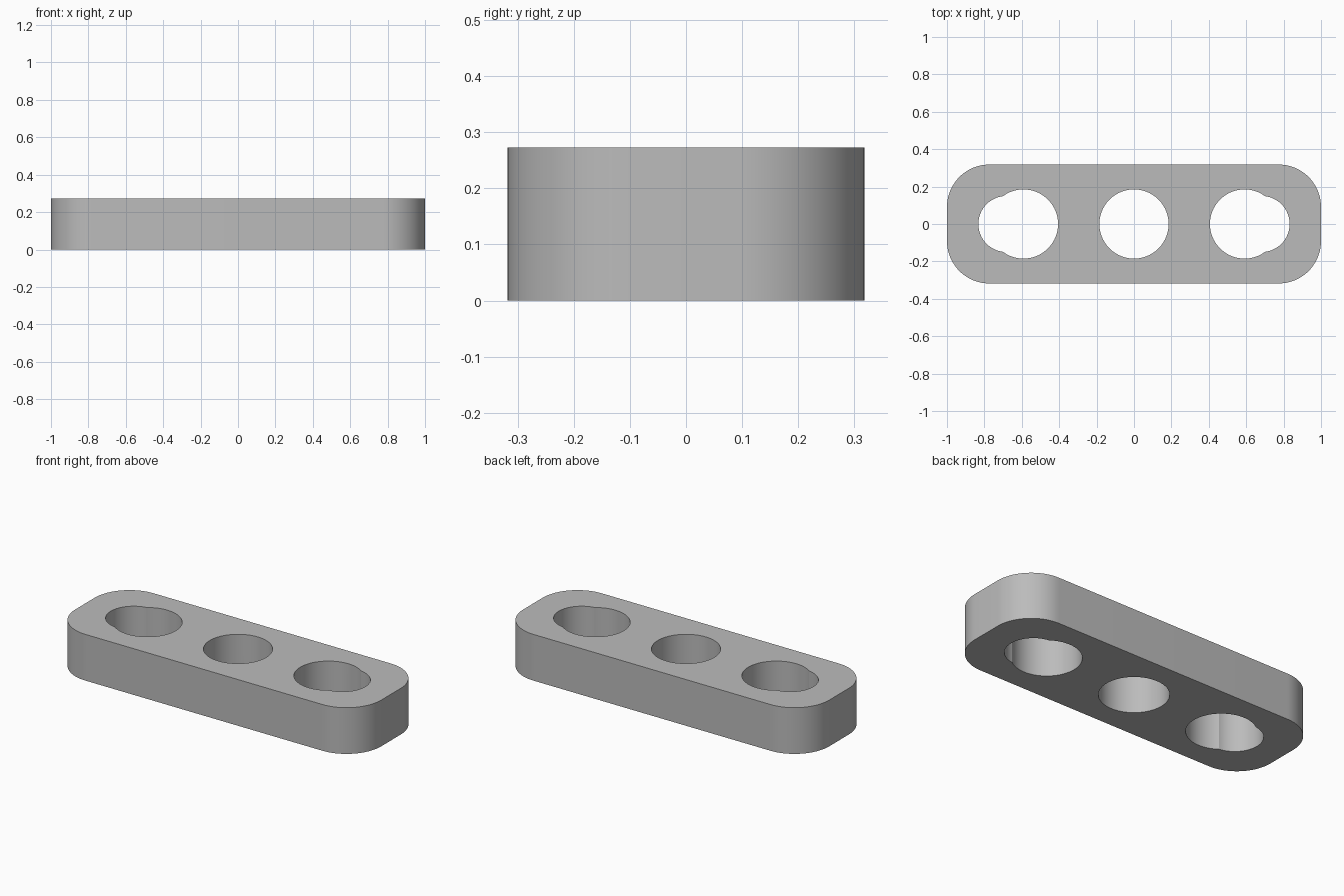
import bpy, bmesh
from math import pi, cos, sin

HEIGHT = 0.273
HALF_X, HALF_Y, CORNER = 1.0, 0.318, 0.227

if "Cube" in bpy.data.objects:
    bpy.data.objects.remove(bpy.data.objects["Cube"])

grey = bpy.data.materials.new("light grey")
grey.use_nodes = True
colour = (0.5, 0.5, 0.5, 1)
grey.diffuse_color = colour
grey.node_tree.nodes["Principled BSDF"].inputs["Base Color"].default_value = colour


def prism(name, outline, z0, z1):
    """Extrude a flat outline straight up from z0 to z1."""
    bm = bmesh.new()
    face = bm.faces.new([bm.verts.new((x, y, z0)) for x, y in outline])
    top = bmesh.ops.extrude_face_region(bm, geom=[face])
    verts = [v for v in top["geom"] if isinstance(v, bmesh.types.BMVert)]
    bmesh.ops.translate(bm, verts=verts, vec=(0, 0, z1 - z0))
    bmesh.ops.recalc_face_normals(bm, faces=bm.faces)
    mesh = bpy.data.meshes.new(name)
    bm.to_mesh(mesh)
    bm.free()
    mesh.materials.append(grey)
    obj = bpy.data.objects.new(name, mesh)
    bpy.context.collection.objects.link(obj)
    return obj


def arc(cx, cy, r, start, sweep, steps):
    angles = [start + sweep * i / steps for i in range(steps + 1)]
    return [(cx + r * cos(a), cy + r * sin(a)) for a in angles]


# Plate with rounded corners
outline = []
for i, (sx, sy) in enumerate([(1, 1), (-1, 1), (-1, -1), (1, -1)]):
    outline += arc(sx * (HALF_X - CORNER), sy * (HALF_Y - CORNER),
                   CORNER, i * pi / 2, pi / 2, 20)
plate = prism("link_plate", outline, 0, HEIGHT)

# Round holes, the outer two widened by a smaller hole towards each end
holes = [(0, 0.185)]
for side in (-1, 1):
    holes += [(side * 0.591, 0.185), (side * 0.682, 0.15)]

bpy.context.view_layer.objects.active = plate
for x, r in holes:
    cutter = prism("hole_cutter", arc(x, 0, r, 0, 2 * pi, 80)[:-1], -0.1, HEIGHT + 0.1)
    cutter.hide_render = True
    cut = plate.modifiers.new("hole", "BOOLEAN")
    cut.operation, cut.solver, cut.object = "DIFFERENCE", "EXACT", cutter
    bpy.ops.object.modifier_apply(modifier=cut.name)
    bpy.data.objects.remove(cutter)

# Smooth walls, sharp rims
bpy.ops.object.select_all(action="DESELECT")
plate.select_set(True)
bpy.ops.object.shade_smooth_by_angle(angle=pi / 6)
